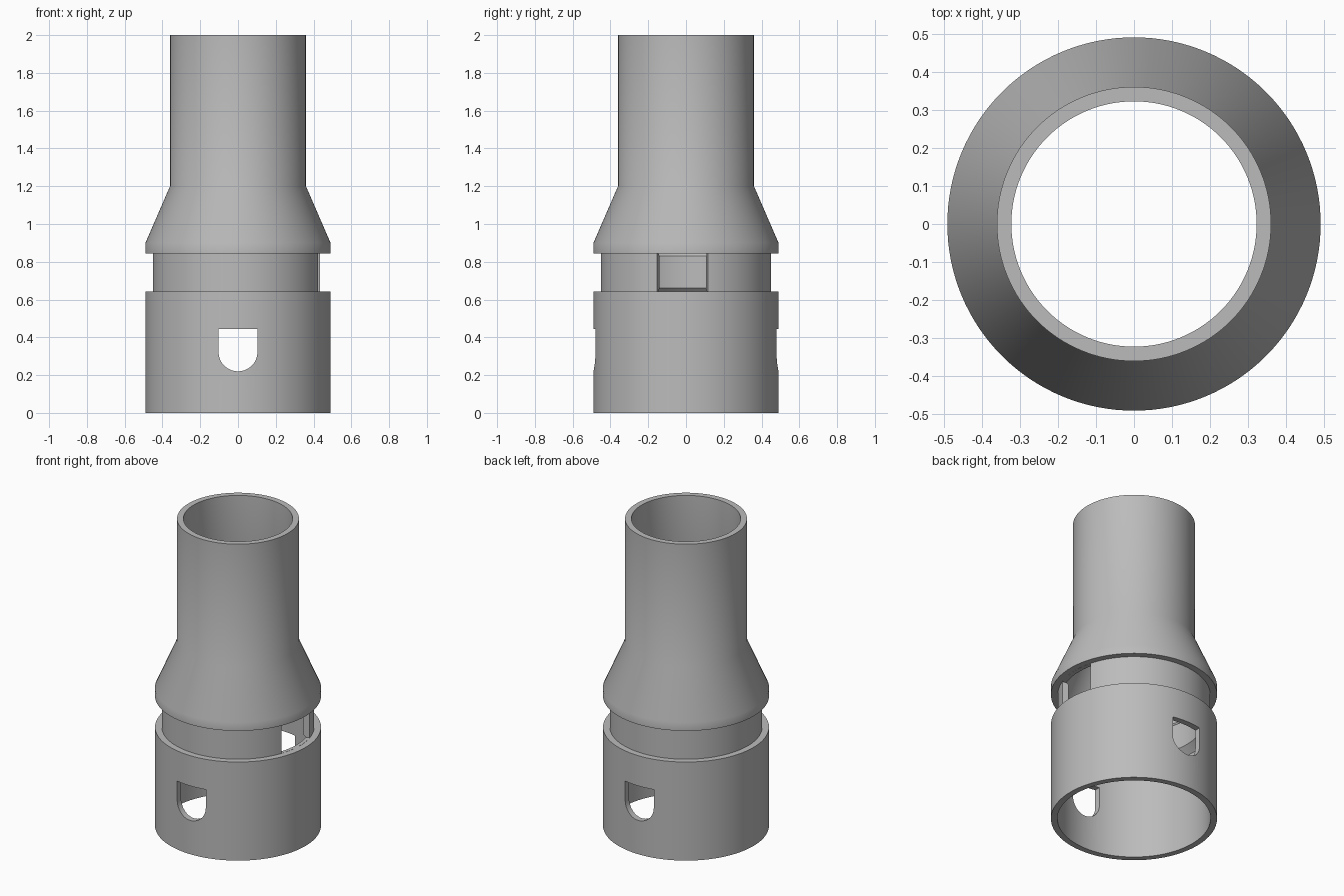
import bpy, bmesh
from math import sin, cos, pi, radians
from mathutils import Vector

if "Cube" in bpy.data.objects:
    bpy.data.objects.remove(bpy.data.objects["Cube"], do_unlink=True)

SEGMENTS = 128

grey = bpy.data.materials.new("plain_grey")
grey.use_nodes = True
colour = (0.5, 0.5, 0.5, 1)
grey.diffuse_color = colour
grey.node_tree.nodes["Principled BSDF"].inputs["Base Color"].default_value = colour


def add_object(name, bm):
    bmesh.ops.recalc_face_normals(bm, faces=bm.faces)
    mesh = bpy.data.meshes.new(name)
    bm.to_mesh(mesh)
    bm.free()
    mesh.materials.append(grey)
    obj = bpy.data.objects.new(name, mesh)
    bpy.context.collection.objects.link(obj)
    return obj


def lathe(name, profile):
    """Revolve a closed (radius, height) outline around z."""
    bm = bmesh.new()
    rings = []
    for i in range(SEGMENTS):
        a = 2 * pi * i / SEGMENTS
        rings.append([bm.verts.new((r * cos(a), r * sin(a), z)) for r, z in profile])
    n = len(profile)
    for i in range(SEGMENTS):
        here, there = rings[i], rings[(i + 1) % SEGMENTS]
        for j in range(n):
            k = (j + 1) % n
            bm.faces.new((here[j], there[j], there[k], here[k]))
    return add_object(name, bm)


def prism(name, outline, depth):
    """Extrude a flat outline of 3D points along a vector."""
    bm = bmesh.new()
    face = bm.faces.new([bm.verts.new(p) for p in outline])
    new = bmesh.ops.extrude_face_region(bm, geom=[face])["geom"]
    bmesh.ops.translate(bm, vec=Vector(depth),
                        verts=[v for v in new if isinstance(v, bmesh.types.BMVert)])
    if face.is_valid and not any(len(e.link_faces) == 2 for e in face.edges):
        bm.faces.new(face.verts)
    obj = add_object(name, bm)
    obj.hide_render = True
    return obj


# Hollow body: collar, groove ring, tapered shoulder and straight tube
outer = [(0.49, 0), (0.49, 0.642), (0.45, 0.642), (0.45, 0.845),
         (0.49, 0.845), (0.49, 0.9), (0.36, 1.2), (0.36, 2)]
inner = [(0.322, 2), (0.322, 1.19), (0.452, 0.89), (0.452, 0.872),
         (0.41, 0.83), (0.41, 0.66), (0.452, 0.618), (0.452, 0)]
body = lathe("adapter_body", outer + inner)

# Round-bottomed slot running through the front and back of the collar
w, slot_top, slot_mid = 0.103, 0.445, 0.323
arc = [(w * cos(a), slot_mid + w * sin(a))
       for a in (pi + pi * i / 24 for i in range(25))]
slot = prism("slot_cutter",
             [(x, -0.7, z) for x, z in arc + [(w, slot_top), (-w, slot_top)]],
             (0, 1.4, 0))

# Wedge-shaped window in the left side of the groove ring
z0, z1 = 0.643, 0.844
edges = [(0.6 * cos(radians(d)), 0.6 * sin(radians(d)), z0) for d in (-20, 15)]
window = prism("window_cutter", [(0, 0, z0)] + edges, (0, 0, z1 - z0))

# Apply the cuts and shade
bpy.ops.object.select_all(action="DESELECT")
body.select_set(True)
bpy.context.view_layer.objects.active = body
for cutter in (slot, window):
    mod = body.modifiers.new(cutter.name, "BOOLEAN")
    mod.operation = "DIFFERENCE"
    mod.solver = "EXACT"
    mod.object = cutter
    bpy.ops.object.modifier_apply(modifier=mod.name)
    bpy.data.objects.remove(cutter, do_unlink=True)
bpy.ops.object.shade_smooth_by_angle(angle=radians(30))
